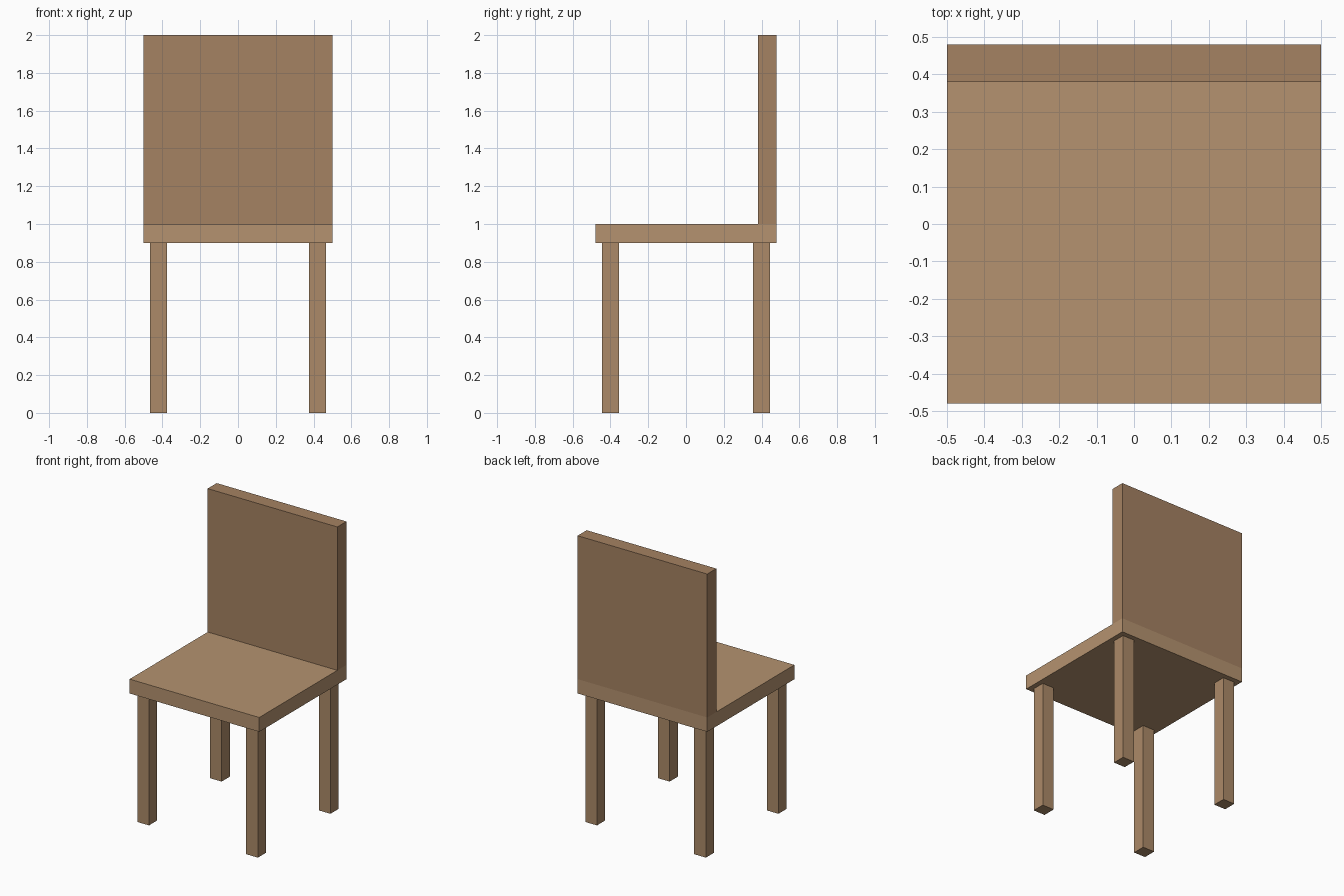
import bpy

if "Cube" in bpy.data.objects:
    bpy.data.objects.remove(bpy.data.objects["Cube"])


def material(name, rgb):
    mat = bpy.data.materials.new(name)
    mat.diffuse_color = (*rgb, 1.0)
    mat.use_nodes = True
    mat.node_tree.nodes["Principled BSDF"].inputs["Base Color"].default_value = mat.diffuse_color
    return mat


def box(name, center, size, mat):
    bpy.ops.mesh.primitive_cube_add(size=1, location=center)
    obj = bpy.context.object
    obj.name = name
    obj.scale = size
    bpy.ops.object.transform_apply(location=False, rotation=False, scale=True)
    obj.data.materials.append(mat)
    return obj


seat_wood = material("seat_wood", (0.46, 0.29, 0.16))
back_wood = material("back_wood", (0.376, 0.223, 0.122))
leg_wood = material("leg_wood", (0.413, 0.254, 0.138))

WIDTH, DEPTH, THICK = 1.0, 0.96, 0.10
SEAT_TOP, TOTAL = 1.0, 2.0
LEG_HEIGHT = SEAT_TOP - THICK

# Seat slab
box("seat", (0, 0, SEAT_TOP - THICK / 2), (WIDTH, DEPTH, THICK), seat_wood)

# Backrest standing flush with the rear edge of the seat
box("backrest", (0, DEPTH / 2 - THICK / 2, (SEAT_TOP + TOTAL) / 2),
    (WIDTH, THICK, TOTAL - SEAT_TOP), back_wood)

# Four square legs, slightly inset from the corners
for row, sy in (("front", -1), ("back", 1)):
    for side, sx in (("left", -1), ("right", 1)):
        box(f"{row}_{side}_leg", (sx * 0.42, sy * 0.40, LEG_HEIGHT / 2),
            (0.09, 0.09, LEG_HEIGHT), leg_wood)
